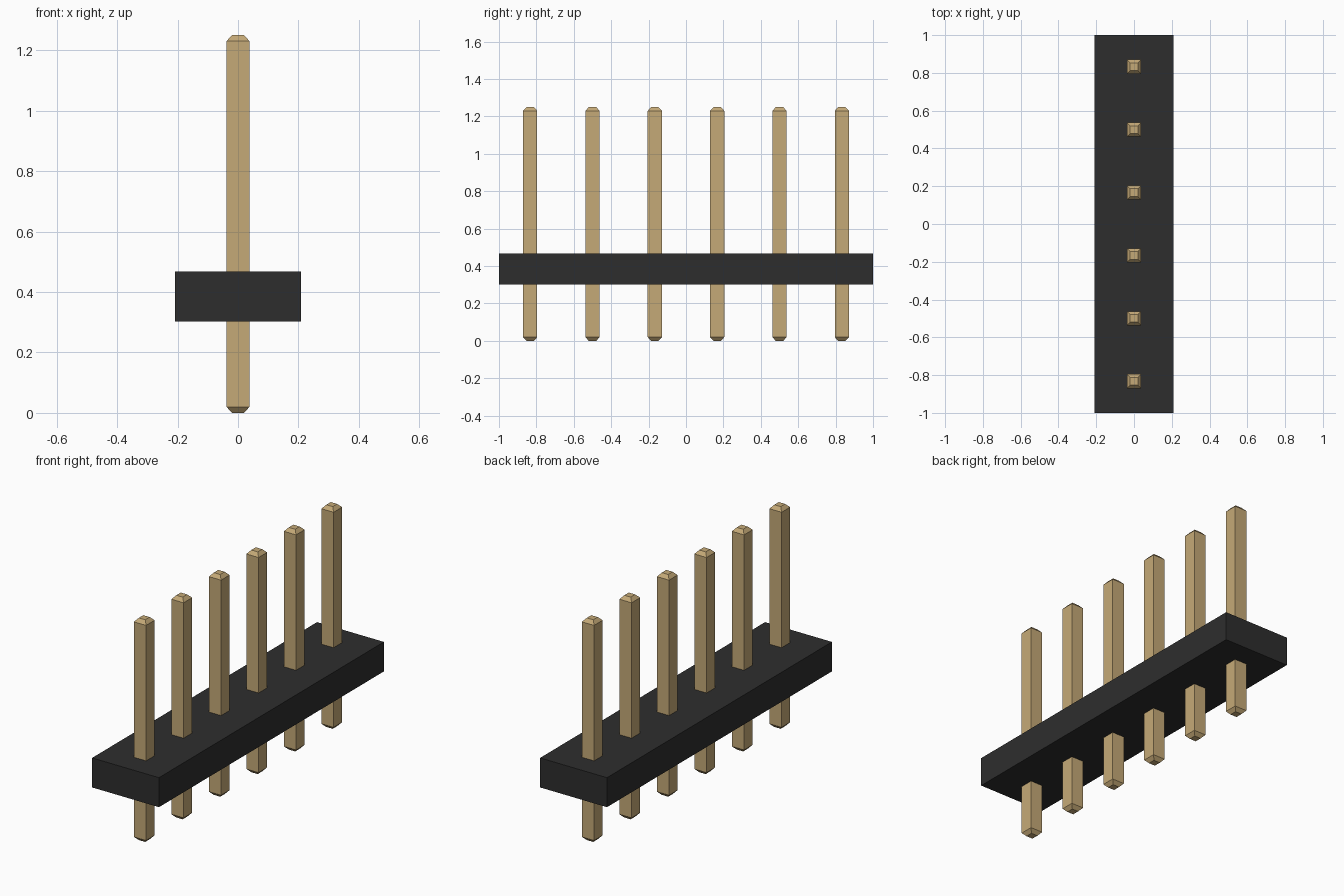
import bpy
import bmesh

if "Cube" in bpy.data.objects:
    bpy.data.objects.remove(bpy.data.objects["Cube"], do_unlink=True)


def make_material(name, color):
    mat = bpy.data.materials.new(name)
    mat.use_nodes = True
    mat.diffuse_color = color
    mat.node_tree.nodes["Principled BSDF"].inputs["Base Color"].default_value = color
    return mat


def square_stack(name, sections, mat, location):
    """Closed solid through rectangles given as (half x, half y, z)."""
    bm = bmesh.new()
    rings = [[bm.verts.new((sx * hx, sy * hy, z))
              for sx, sy in ((-1, -1), (1, -1), (1, 1), (-1, 1))]
             for hx, hy, z in sections]
    for low, high in zip(rings, rings[1:]):
        for i in range(4):
            j = (i + 1) % 4
            bm.faces.new((low[i], low[j], high[j], high[i]))
    bm.faces.new(rings[0][::-1])
    bm.faces.new(rings[-1])
    mesh = bpy.data.meshes.new(name)
    bm.to_mesh(mesh)
    bm.free()
    mesh.materials.append(mat)
    obj = bpy.data.objects.new(name, mesh)
    obj.location = location
    bpy.context.collection.objects.link(obj)
    return obj


black = make_material("black plastic", (0.027, 0.027, 0.027, 1))
gold = make_material("gold metal", (0.56, 0.40, 0.185, 1))

# Plastic strip that holds the pins
square_stack("housing", [(0.208, 1.0, 0.302), (0.208, 1.0, 0.468)], black, (0, 0, 0))

# Row of square pins with tapered ends
PINS = 6
PITCH = 2.0 / PINS
HALF, TIP, TAPER, HEIGHT = 0.038, 0.02, 0.02, 1.25
profile = [(TIP, TIP, 0), (HALF, HALF, TAPER),
           (HALF, HALF, HEIGHT - TAPER), (TIP, TIP, HEIGHT)]
for n in range(PINS):
    y = (n - (PINS - 1) / 2) * PITCH
    square_stack(f"pin_{n + 1}", profile, gold, (0, y, 0))
